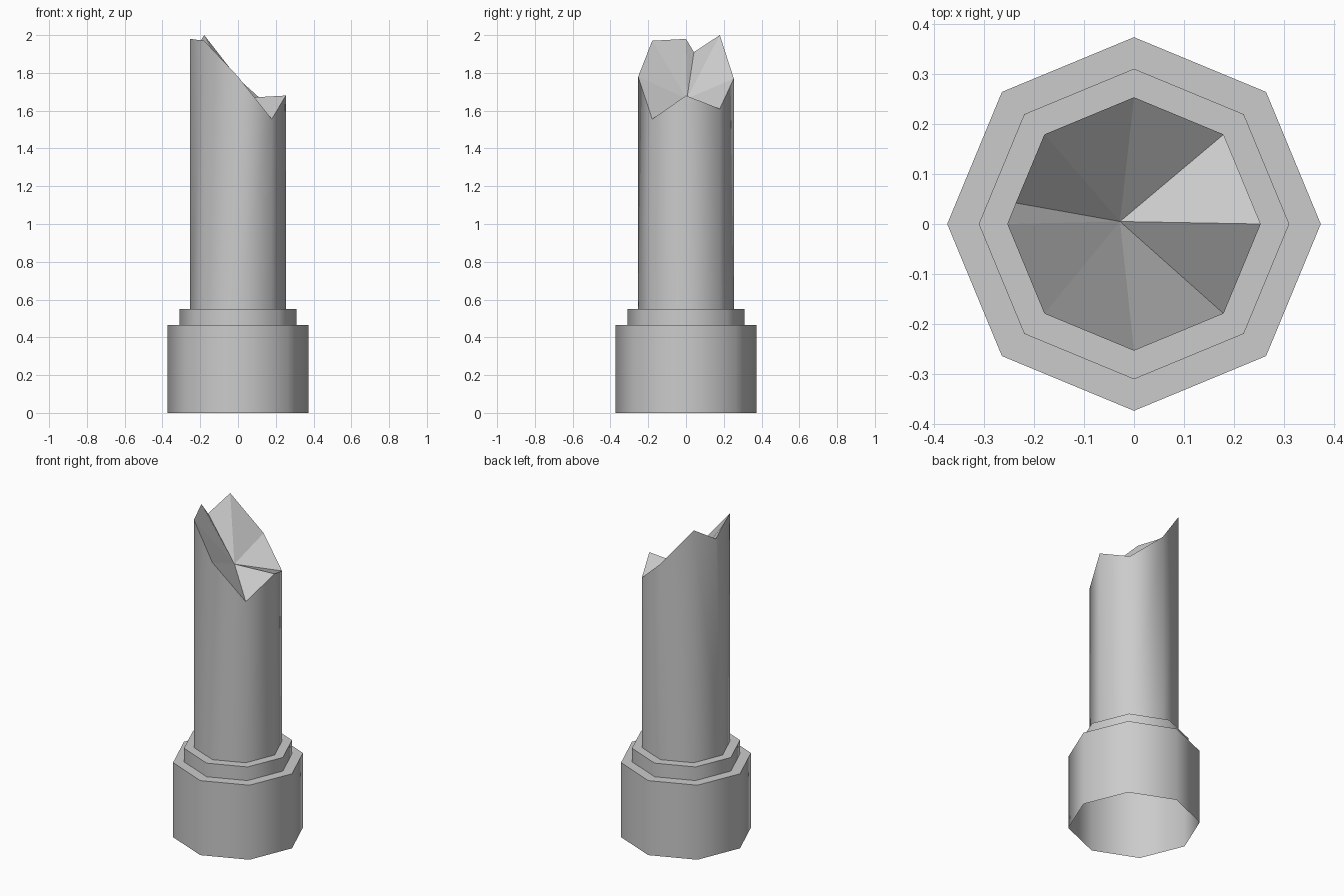
import bpy
import bmesh
from math import cos, sin, pi, radians

SIDES = 8

old = bpy.data.objects.get("Cube")
if old:
    bpy.data.objects.remove(old, do_unlink=True)

# One plain grey material
grey = bpy.data.materials.new("stone grey")
grey.use_nodes = True
colour = (0.6, 0.6, 0.6, 1)
grey.diffuse_color = colour
grey.node_tree.nodes["Principled BSDF"].inputs["Base Color"].default_value = colour


def ring(bm, radius, heights):
    return [bm.verts.new((radius * cos(2 * pi * i / SIDES),
                          radius * sin(2 * pi * i / SIDES), z))
            for i, z in enumerate(heights)]


def bridge(bm, low, high):
    for i in range(SIDES):
        j = (i + 1) % SIDES
        bm.faces.new((low[i], low[j], high[j], high[i]))


def finish(bm, name):
    mesh = bpy.data.meshes.new(name)
    bm.to_mesh(mesh)
    bm.free()
    mesh.materials.append(grey)
    obj = bpy.data.objects.new(name, mesh)
    bpy.context.collection.objects.link(obj)
    # Smooth round the sides, sharp at the rims
    bpy.ops.object.select_all(action="DESELECT")
    obj.select_set(True)
    bpy.context.view_layer.objects.active = obj
    bpy.ops.object.shade_smooth_by_angle(angle=radians(50))
    for face in mesh.polygons:
        if abs(face.normal.z) > 0.1:
            face.use_smooth = False


def step(name, radius, inner, bottom, top):
    """Open-bottomed octagonal sleeve with a flat ledge on top."""
    bm = bmesh.new()
    rings = [ring(bm, r, [z] * SIDES)
             for r, z in ((radius, bottom), (radius, top), (inner, top))]
    bridge(bm, rings[0], rings[1])
    bridge(bm, rings[1], rings[2])
    finish(bm, name)


# Foot and collar
step("base", 0.373, 0.31, 0, 0.465)
step("collar", 0.31, 0.253, 0.465, 0.55)

# Broken shaft: one rim height for each corner, counter-clockwise from +x
rim_heights = [1.68, 1.61, 1.77, 2.0, 1.98, 1.97, 1.78, 1.555]
bm = bmesh.new()
low = ring(bm, 0.253, [0.55] * SIDES)
rim = ring(bm, 0.253, rim_heights)
notch = bm.verts.new((-0.236, 0.042, 1.91))
centre = bm.verts.new((-0.028, 0.005, 1.664))
for i in range(SIDES):
    j = (i + 1) % SIDES
    if i == 3:  # side chipped by the notch
        bm.faces.new((low[i], low[j], rim[j], notch, rim[i]))
    else:
        bm.faces.new((low[i], low[j], rim[j], rim[i]))

# Jagged fracture as a fan round the sunken centre
loop = rim[:4] + [notch] + rim[4:]
for a, b in zip(loop, loop[1:] + loop[:1]):
    bm.faces.new((a, b, centre))
finish(bm, "broken_shaft")
